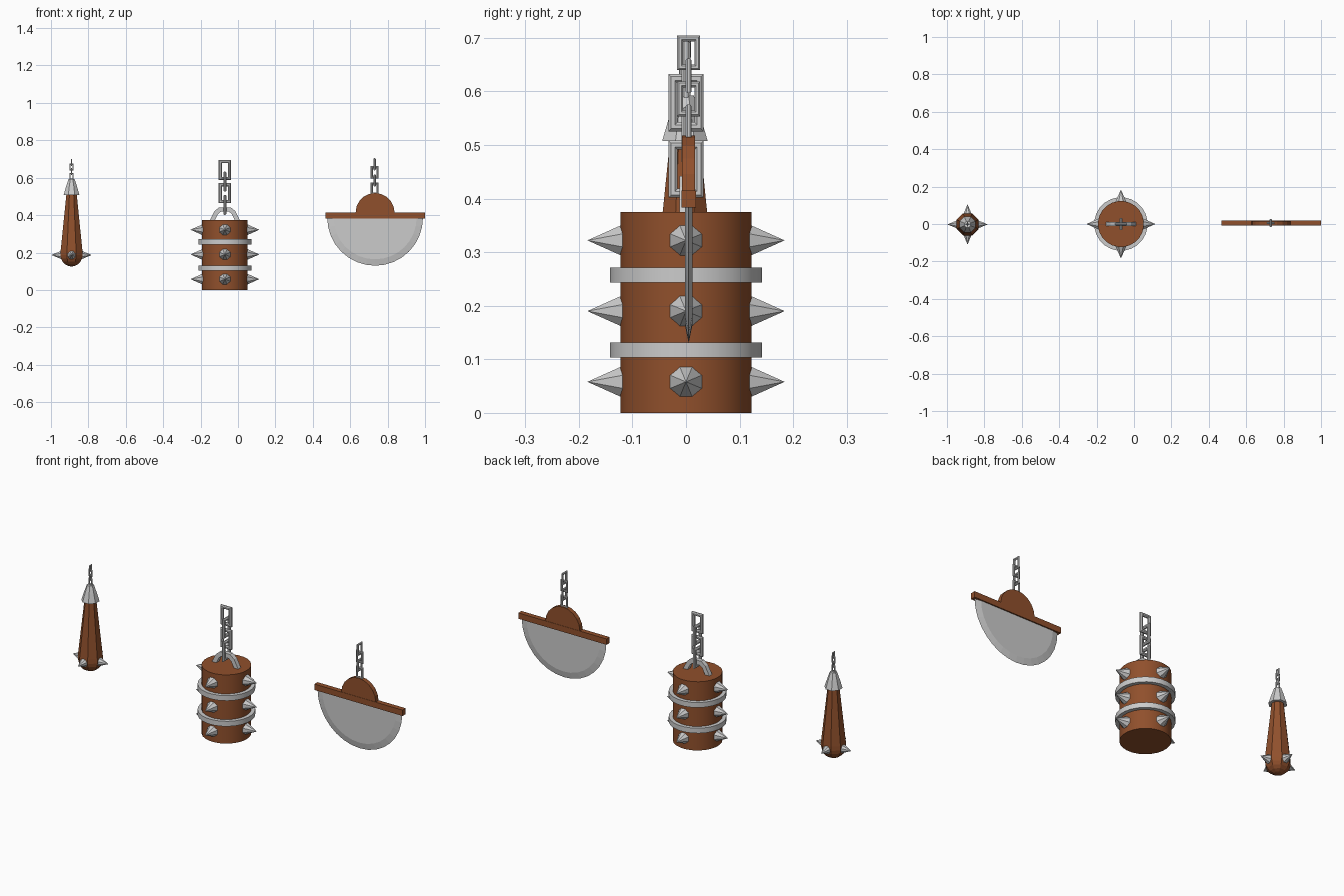
import bpy, bmesh
from math import sin, cos, pi, radians
from mathutils import Matrix, Vector

if "Cube" in bpy.data.objects:
    bpy.data.objects.remove(bpy.data.objects["Cube"])

wood = bpy.data.materials.new("wood")
wood.diffuse_color = (0.28, 0.08, 0.025, 1)
wood.use_nodes = True
wood.node_tree.nodes["Principled BSDF"].inputs["Base Color"].default_value = wood.diffuse_color


def make(name, verts, faces, mat=None, smooth=False):
    me = bpy.data.meshes.new(name)
    me.from_pydata(verts, [], faces)
    bm = bmesh.new()
    bm.from_mesh(me)
    bmesh.ops.recalc_face_normals(bm, faces=bm.faces)
    bm.to_mesh(me)
    bm.free()
    ob = bpy.data.objects.new(name, me)
    bpy.context.collection.objects.link(ob)
    if mat:
        me.materials.append(mat)
    if smooth:
        bpy.ops.object.select_all(action='DESELECT')
        ob.select_set(True)
        bpy.context.view_layer.objects.active = ob
        bpy.ops.object.shade_smooth_by_angle(angle=radians(35))
    return ob


def loft(name, rings, closed=False, mat=None, smooth=False):
    """Skin a list of equal-length rings; cap the ends unless closed."""
    n, m = len(rings[0]), len(rings)
    verts = [v for r in rings for v in r]
    faces = []
    for i in range(m if closed else m - 1):
        a, b = i * n, (i + 1) % m * n
        faces += [(a + k, a + (k + 1) % n, b + (k + 1) % n, b + k) for k in range(n)]
    if not closed:
        faces += [tuple(range(n)), tuple(range((m - 1) * n, m * n))]
    return make(name, verts, faces, mat, smooth)


def lathe(name, profile, x, y, sides, mat=None, smooth=False, closed=False):
    rings = [[(x + r * cos((k + .5) * 2 * pi / sides), y + r * sin((k + .5) * 2 * pi / sides), z)
              for k in range(sides)] for r, z in profile]
    return loft(name, rings, closed, mat, smooth)


def spikes(name, x, y, z, base, tip, r):
    """Four octagonal cones pointing outward along the axes."""
    for q in range(4):
        turn = Matrix.Rotation(q * pi / 2, 3, 'Z')
        ring = [Vector((base, r * cos((k + .5) * pi / 4), r * sin((k + .5) * pi / 4))) for k in range(8)]
        verts = [turn @ v + Vector((x, y, z)) for v in ring + [Vector((tip, 0, 0))]]
        faces = [(k, (k + 1) % 8, 8) for k in range(8)] + [tuple(range(8))]
        make(f"{name}_{q}", verts, faces)


def chain(name, x, y, z0, step, w, h, t):
    """Four rectangular links, alternately turned."""
    for i in range(4):
        side_on = i % 2 == name.startswith("drum")
        rings = []
        for sx, sz in ((1, 1), (-1, 1), (-1, -1), (1, -1)):
            ring = []
            for k in range(8):
                c, s = t * .54 * cos((k + .5) * pi / 4), t * .54 * sin((k + .5) * pi / 4)
                u, d = sx * (w / 2 - t / 2 + c), sz * (h / 2 - t / 2 + c)
                ring.append((x + (u if side_on else s), y + (s if side_on else u), z0 + i * step + d))
            rings.append(ring)
        loft(f"{name}_{i}", rings, closed=True)


def plate(name, outline, y, t, mat=None):
    loft(name, [[(px, y + s * t / 2, pz) for px, pz in outline] for s in (-1, 1)], mat=mat)


# Spiked drum
DX = -0.07
lathe("drum_body", [(.123, 0), (.123, .375)], DX, 0, 24, wood, True)
for i, z in enumerate((.103, .243)):
    lathe(f"drum_band_{i}", [(.115, z), (.143, z), (.143, z + .028), (.115, z + .028)],
          DX, 0, 24, smooth=True, closed=True)
for i, z in enumerate((.058, .19, .322)):
    spikes(f"drum_spike_{i}", DX, 0, z, .114, .184, .034)

# Drum handle: arched bar with outer and inner outlines
outer = [(-.082, .37), (-.055, .422), (-.03, .442), (.03, .442), (.055, .422), (.082, .37)]
inner = [(-.055, .37), (-.037, .406), (-.022, .418), (.022, .418), (.037, .406), (.055, .37)]
loft("drum_handle", [[(DX + a, -.012, b), (DX + a, .012, b), (DX + c, .012, d), (DX + c, -.012, d)]
                     for (a, b), (c, d) in zip(outer, inner)])
chain("drum_chain", DX, 0, .455, .062, .066, .107, .017)

# Spiked club
CX, CY = -0.89, -0.002
tip = [(.064 * cos(a * pi / 10), .187 - .061 * sin(a * pi / 10)) for a in (4.6, 4, 3, 2, 1, 0)]
lathe("club_body", tip + [(.063, .21), (.03, .51)], CX, CY, 8, wood)
lathe("club_cap", [(.046, .507), (.031, .555), (.018, .592)], CX, CY, 8)
spikes("club_spike", CX, CY, .187, .05, .108, .026)
chain("club_chain", CX, CY, .608, .0245, .023, .037, .007)

# Swinging blade: half disc with a sharpened rim
BX, BY, BZ, N = 0.733, 0.005, 0.386, 16


def half(r, z, n, sign):
    return [(BX + r * cos(pi * k / n), z + sign * r * sin(pi * k / n)) for k in range(n + 1)]


rim, face = half(.256, BZ, N, -1), half(.222, BZ, N, -1)
front = [(x, BY - .007, z) for x, z in face]
back = [(x, BY + .007, z) for x, z in face]
edge = [(x, BY, z) for x, z in rim]
M = N + 1
quads = [(a + k, a + k + 1, M + k + 1, M + k) for a in (0, 2 * M) for k in range(N)]
quads += [tuple(range(M)), tuple(range(2 * M, 3 * M)), (0, M, 2 * M, 3 * M - 1, 2 * M - 1, N)]
make("blade", front + edge + back, quads)

# Blade mount
plate("blade_bar", [(.467, .383), (1.0, .383), (1.0, .415), (.467, .415)], BY, .027, wood)
plate("blade_hub", half(.104, .414, 10, 1), BY, .024, wood)
chain("blade_chain", BX - .002, BY, .543, .043, .043, .065, .011)
for ob in [o for o in bpy.data.objects if o.name.startswith(("blade_chain", "club_chain"))]:
    # these two chains start with a link facing the front
    pass
